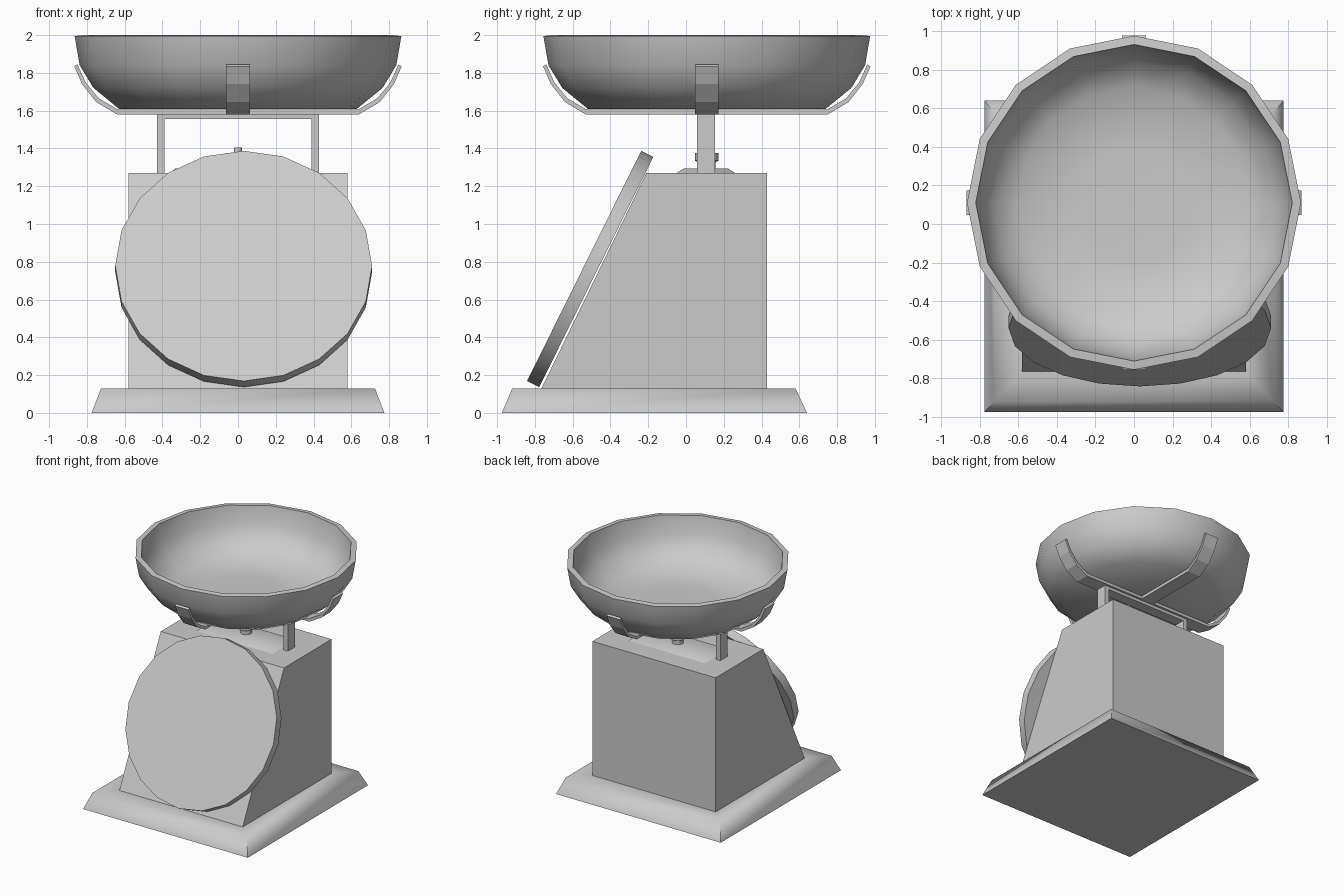
import bpy, bmesh, math
from mathutils import Matrix

cube = bpy.data.objects.get("Cube")
if cube:
    bpy.data.objects.remove(cube, do_unlink=True)

mat = bpy.data.materials.new("plain light grey")
mat.use_nodes = True
GREY = (0.6, 0.6, 0.6, 1)
mat.diffuse_color = GREY
mat.node_tree.nodes["Principled BSDF"].inputs["Base Color"].default_value = GREY

PAN_Y = 0.11  # centre line of pan, bracket and spindle


def finish(bm, name, smooth=None):
    bmesh.ops.recalc_face_normals(bm, faces=bm.faces)
    mesh = bpy.data.meshes.new(name)
    bm.to_mesh(mesh)
    bm.free()
    obj = bpy.data.objects.new(name, mesh)
    bpy.context.collection.objects.link(obj)
    mesh.materials.append(mat)
    if smooth:
        bpy.ops.object.select_all(action='DESELECT')
        obj.select_set(True)
        bpy.context.view_layer.objects.active = obj
        bpy.ops.object.shade_smooth_by_angle(angle=math.radians(smooth))
    return obj


def prism(name, outline, width, place):
    """Extrude a 2D outline symmetrically; place(u, v, w) gives the 3D point."""
    bm = bmesh.new()
    ends = [[bm.verts.new(place(u, v, w)) for u, v in outline]
            for w in (-width / 2, width / 2)]
    for end in ends:
        bm.faces.new(end)
    n = len(outline)
    for i in range(n):
        j = (i + 1) % n
        bm.faces.new((ends[0][i], ends[0][j], ends[1][j], ends[1][i]))
    return finish(bm, name)


def loft(name, sections, smooth=None):
    """Join rectangles given as (half width, front y, back y, z)."""
    bm = bmesh.new()
    rings = [[bm.verts.new(p) for p in ((-x, f, z), (x, f, z), (x, b, z), (-x, b, z))]
             for x, f, b, z in sections]
    bm.faces.new(rings[0])
    bm.faces.new(rings[-1])
    for lo, hi in zip(rings, rings[1:]):
        for i in range(4):
            j = (i + 1) % 4
            bm.faces.new((lo[i], lo[j], hi[j], hi[i]))
    return finish(bm, name, smooth)


def lathe(name, profile, sides, smooth=35):
    """Spin (radius, z) points about the pan axis."""
    bm = bmesh.new()
    rings = [[bm.verts.new((r * math.sin(math.tau * k / sides),
                            PAN_Y + r * math.cos(math.tau * k / sides), z))
              for k in range(sides)] for r, z in profile]
    bm.faces.new(rings[0])
    bm.faces.new(rings[-1])
    for lo, hi in zip(rings, rings[1:]):
        for i in range(sides):
            j = (i + 1) % sides
            bm.faces.new((lo[i], lo[j], hi[j], hi[i]))
    return finish(bm, name, smooth)


# Flared base and sloping body
loft("base", [(0.775, -0.975, 0.64, 0), (0.725, -0.92, 0.58, 0.13),
              (0.58, -0.77, 0.43, 0.13)], smooth=80)
loft("body", [(0.58, -0.77, 0.43, 0.12), (0.58, -0.21, 0.43, 1.27)])

# Tilted dial disc
bm = bmesh.new()
tilt = math.atan2(1.22, 0.605)
bmesh.ops.create_cone(bm, cap_ends=True, segments=20, radius1=0.68, radius2=0.68, depth=0.072,
                      matrix=Matrix.Translation((0.03, -0.507, 0.762)) @ Matrix.Rotation(tilt, 4, 'X'))
finish(bm, "dial", smooth=30)

# Raised plate and spindle on top of the body
loft("top_plate", [(0.36, -0.05, 0.26, 1.27), (0.33, -0.01, 0.22, 1.295)], smooth=75)
lathe("spindle", [(0.045, 1.29), (0.045, 1.325), (0.062, 1.335), (0.062, 1.375),
                  (0.022, 1.375), (0.022, 1.405)], 12)

# Upright bracket
arch = [(-0.43, 1.27), (-0.43, 1.58), (0.43, 1.58), (0.43, 1.27),
        (0.39, 1.27), (0.39, 1.555), (-0.39, 1.555), (-0.39, 1.27)]
prism("bracket", arch, 0.095, lambda u, v, w: (u, PAN_Y - 0.005 + w, v))

# Crossed cradle straps
outer = [(0.64, 1.58), (0.75, 1.645), (0.825, 1.74), (0.867, 1.835)]
inner = [(0.85, 1.845), (0.807, 1.75), (0.737, 1.665), (0.635, 1.605)]
half = outer + inner
strap = half + [(-u, v) for u, v in reversed(half)]
prism("strap_across", strap, 0.125, lambda u, v, w: (u, PAN_Y + w, v))
prism("strap_front_to_back", strap, 0.125, lambda u, v, w: (w, PAN_Y + u, v))

# Weighing pan
lathe("pan", [(0.63, 1.61), (0.765, 1.72), (0.838, 1.84), (0.865, 1.995),
              (0.82, 2.0), (0.795, 1.85), (0.73, 1.745), (0.6, 1.65), (0.3, 1.635)], 16, smooth=50)
